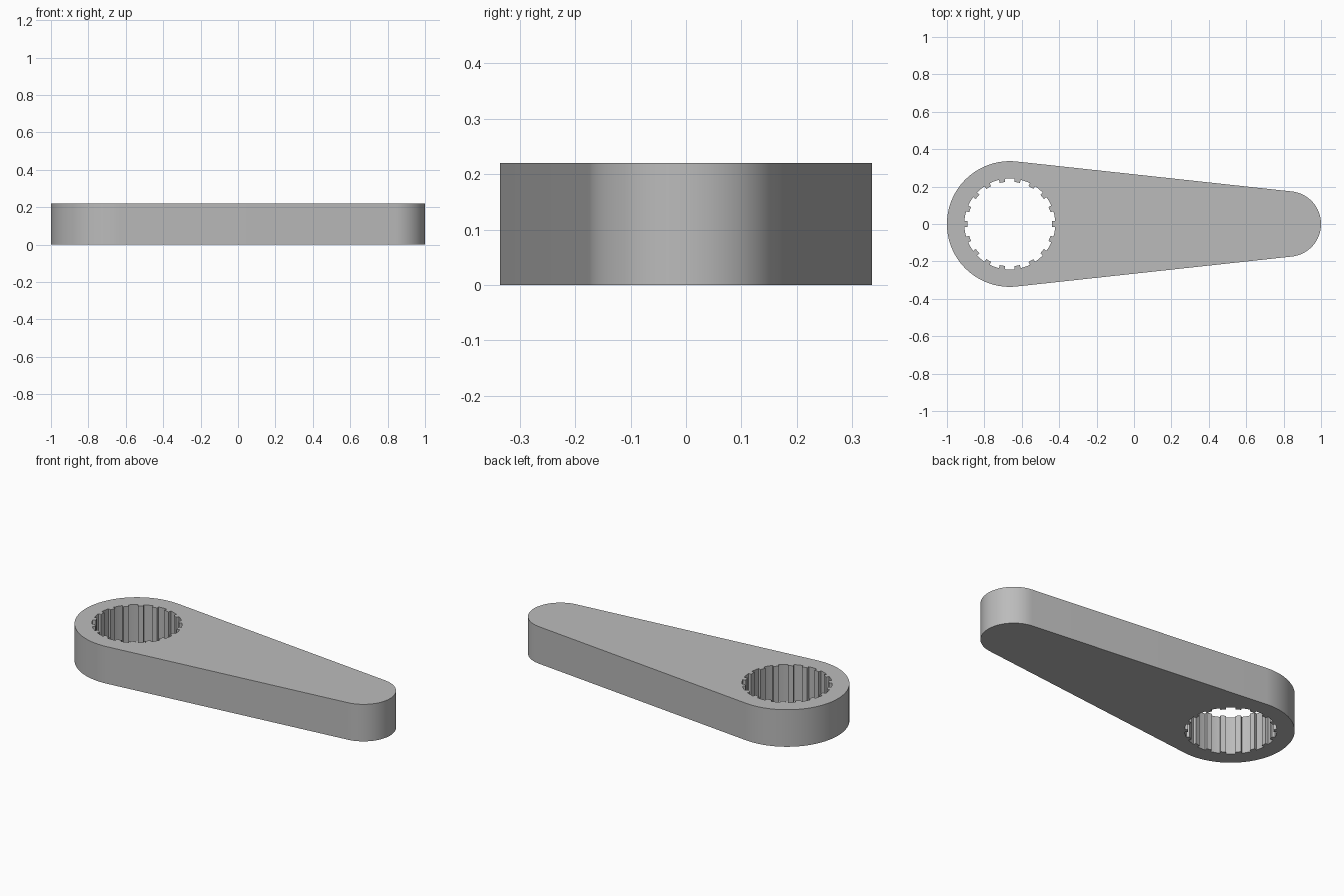
import bpy, bmesh
from math import sin, cos, pi, asin, radians

if "Cube" in bpy.data.objects:
    bpy.data.objects.remove(bpy.data.objects["Cube"], do_unlink=True)

HEIGHT = 0.22
HUB_X, HUB_R = -0.664, 0.336
TIP_X, TIP_R = 0.825, 0.175
HOLE_R, TOOTH_R, TEETH = 0.243, 0.226, 18

grey = bpy.data.materials.new("plain grey")
grey.use_nodes = True
colour = (0.5, 0.5, 0.5, 1)
grey.diffuse_color = colour
grey.node_tree.nodes["Principled BSDF"].inputs["Base Color"].default_value = colour


def arc(cx, r, start, end, steps):
    return [(cx + r * cos(start + (end - start) * i / steps),
             r * sin(start + (end - start) * i / steps)) for i in range(steps + 1)]


def prism(name, outline, z0, z1):
    bm = bmesh.new()
    face = bm.faces.new([bm.verts.new((x, y, z0)) for x, y in outline])
    new = bmesh.ops.extrude_face_region(bm, geom=[face])["geom"]
    top = [v for v in new if isinstance(v, bmesh.types.BMVert)]
    bmesh.ops.translate(bm, verts=top, vec=(0, 0, z1 - z0))
    bmesh.ops.recalc_face_normals(bm, faces=bm.faces)
    mesh = bpy.data.meshes.new(name)
    bm.to_mesh(mesh)
    bm.free()
    mesh.materials.append(grey)
    obj = bpy.data.objects.new(name, mesh)
    bpy.context.collection.objects.link(obj)
    return obj


# Tapered arm: two round ends joined by their common tangents
tangent = pi / 2 - asin((HUB_R - TIP_R) / (TIP_X - HUB_X))
outline = arc(HUB_X, HUB_R, tangent, 2 * pi - tangent, 64)
outline += arc(TIP_X, TIP_R, -tangent, tangent, 40)
arm = prism("lever_arm", outline, 0, HEIGHT)

# Splined bore: round hole with short inward teeth
bore = []
half = radians(3.8)
pitch = 2 * pi / TEETH
for i in range(TEETH):
    a = i * pitch
    bore += arc(HUB_X, TOOTH_R, a - half, a + half, 2)
    bore += arc(HUB_X, HOLE_R, a + half, a + pitch - half, 4)
cutter = prism("bore_cutter", bore, -0.1, HEIGHT + 0.1)
cutter.hide_render = True

cut = arm.modifiers.new("bore", "BOOLEAN")
cut.operation = "DIFFERENCE"
cut.solver = "EXACT"
cut.object = cutter
bpy.ops.object.select_all(action="DESELECT")
bpy.context.view_layer.objects.active = arm
arm.select_set(True)
bpy.ops.object.modifier_apply(modifier=cut.name)
bpy.data.objects.remove(cutter, do_unlink=True)
bpy.ops.object.shade_smooth_by_angle(angle=radians(30))
